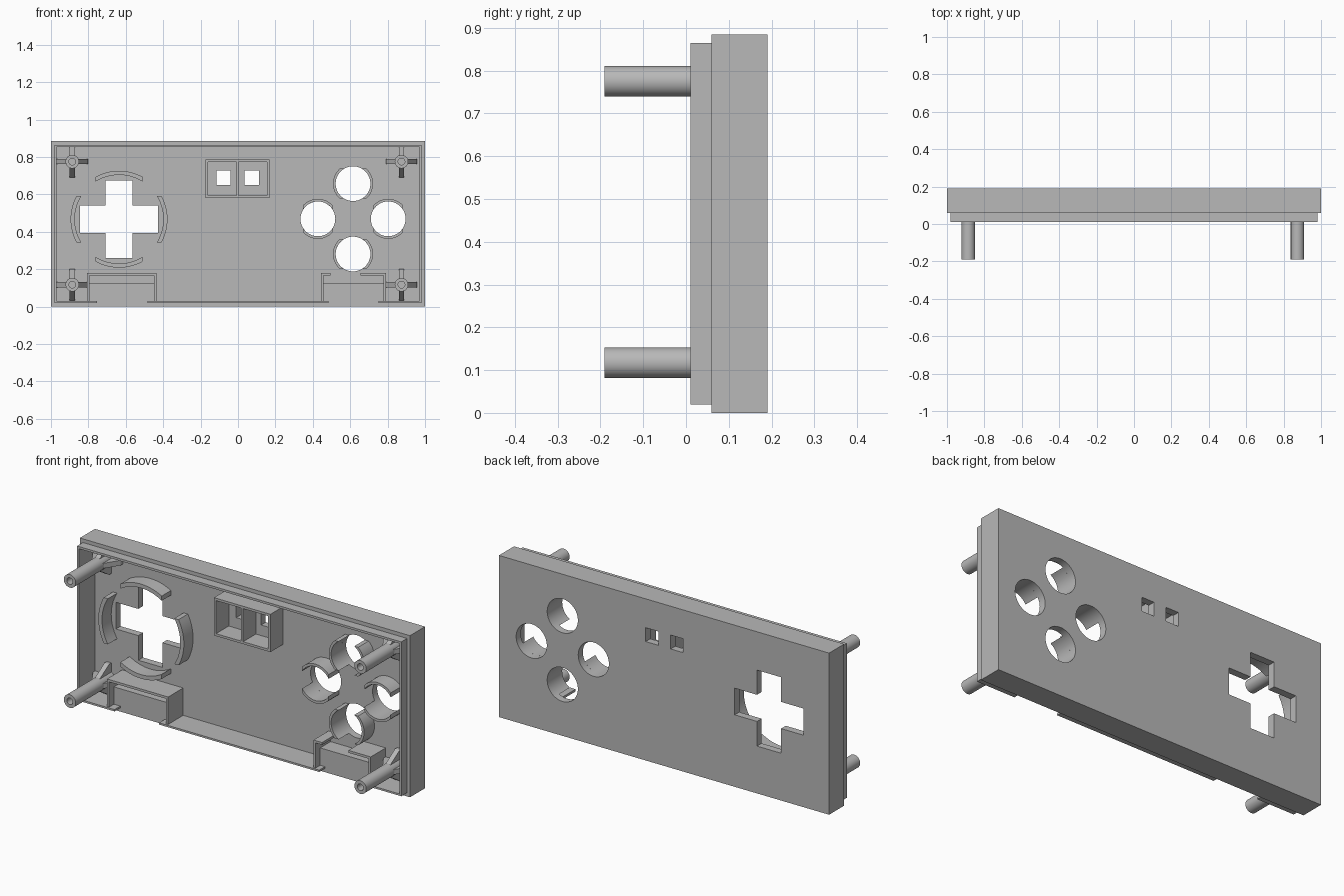
import bpy, bmesh
from math import sin, cos, asin, pi
from mathutils import Matrix, Vector

cube = bpy.data.objects.get("Cube")
if cube:
    bpy.data.objects.remove(cube, do_unlink=True)

GREY = (0.48, 0.48, 0.48, 1)
plastic = bpy.data.materials.new("grey plastic")
plastic.use_nodes = True
plastic.diffuse_color = GREY
plastic.node_tree.nodes["Principled BSDF"].inputs["Base Color"].default_value = GREY

FLOOR = 0.15   # inner face of the panel
RIM = 0.01     # front edge of the lip


def prism(name, pts, y0, y1):
    """Extrude an (x, z) outline along y."""
    bm = bmesh.new()
    face = bm.faces.new([bm.verts.new((x, y0, z)) for x, z in pts])
    out = bmesh.ops.extrude_face_region(bm, geom=[face])["geom"]
    bmesh.ops.translate(bm, vec=(0, y1 - y0, 0),
                        verts=[v for v in out if isinstance(v, bmesh.types.BMVert)])
    bmesh.ops.recalc_face_normals(bm, faces=bm.faces)
    mesh = bpy.data.meshes.new(name)
    bm.to_mesh(mesh)
    bm.free()
    mesh.materials.append(plastic)
    ob = bpy.data.objects.new(name, mesh)
    bpy.context.collection.objects.link(ob)
    return ob


def box(name, x0, x1, z0, z1, y0, y1):
    return prism(name, [(x0, z0), (x1, z0), (x1, z1), (x0, z1)], y0, y1)


def disc(name, cx, cz, r, y0, y1, n=48):
    ring = [2 * pi * i / n for i in range(n)]
    return prism(name, [(cx + r * cos(a), cz + r * sin(a)) for a in ring], y0, y1)


def arc_wall(name, cx, cz, r0, r1, half, turn, y0, n=14):
    """Curved wall with straight cut ends, facing the direction 'turn'."""
    pts = []
    for r, sign in ((r1, 1), (r0, -1)):
        lim = asin(half / r)
        for i in range(n + 1):
            a = turn + sign * lim * (2 * i / n - 1)
            pts.append((cx + r * cos(a), cz + r * sin(a)))
    return smooth(prism(name, pts, y0, FLOOR))


def cut(ob, *cutters):
    bpy.context.view_layer.objects.active = ob
    for c in cutters:
        mod = ob.modifiers.new("cut", "BOOLEAN")
        mod.operation, mod.solver, mod.object = "DIFFERENCE", "EXACT", c
        bpy.ops.object.modifier_apply(modifier=mod.name)
        bpy.data.objects.remove(c, do_unlink=True)
    return ob


def smooth(ob):
    bpy.ops.object.select_all(action="DESELECT")
    ob.select_set(True)
    bpy.context.view_layer.objects.active = ob
    bpy.ops.object.shade_smooth_by_angle(angle=0.5)
    return ob


# Main tray with the shallow cavity
CROSS_X, CROSS_Z = -0.636, 0.467
PAD_X, PAD_Z, PAD_STEP = 0.615, 0.469, 0.188
tray = box("tray", -1, 1, 0, 0.885, 0.06, 0.19)
cut(tray, box("cavity", -0.97, 0.97, 0.03, 0.853, 0, FLOOR))

# Cross-shaped opening and its four guide arcs
a, b = 0.073, 0.208
outline = [(a, a), (a, b), (-a, b), (-a, a), (-b, a), (-b, -a),
           (-a, -a), (-a, -b), (a, -b), (a, -a), (b, -a), (b, a)]
cut(tray, prism("cross_hole", [(CROSS_X + x, CROSS_Z + z) for x, z in outline], 0.1, 0.3))
for k in range(4):
    arc_wall(f"cross_guide_{k + 1}", CROSS_X, CROSS_Z, 0.237, 0.259, 0.125, k * pi / 2, 0.07)

# Four round openings, each with a pair of guide arcs
for k in range(4):
    turn = k * pi / 2
    cx, cz = PAD_X + PAD_STEP * cos(turn), PAD_Z + PAD_STEP * sin(turn)
    cut(tray, disc("round_hole", cx, cz, 0.093, 0.1, 0.3))
    for side in (1, -1):
        arc_wall(f"round_guide_{k + 1}_{'a' if side > 0 else 'b'}", cx, cz,
                 0.093, 0.107, 0.08, turn + side * pi / 2, 0.06)

# Two small square openings inside a divided frame
for x in (-0.078, 0.073):
    cut(tray, box("square_hole", x - 0.038, x + 0.038, 0.651, 0.727, 0.1, 0.3))
frame = box("square_frame", -0.174, 0.168, 0.58, 0.787, 0.04, FLOOR)
cut(frame, box("pocket_a", -0.161, -0.009, 0.593, 0.774, 0, 0.2),
    box("pocket_b", 0.003, 0.155, 0.593, 0.774, 0, 0.2))
smooth(tray)

# Thin lip around the front, notched at the two lower blocks
lip = box("lip", -0.982, 0.982, 0.02, 0.865, RIM, 0.06)
cut(lip, box("lip_opening", -0.97, 0.97, 0.03, 0.853, -0.1, 0.2),
    box("notch_a", -0.755, -0.485, -0.1, 0.1, -0.1, 0.2),
    box("notch_b", 0.485, 0.75, -0.1, 0.1, -0.1, 0.2))

# Lower brackets: thin walls around a solid block
for name, x0, x1 in (("right", -0.807, -0.437), ("left", 0.443, 0.79)):
    t = 0.013
    box(f"{name}_block", x0 + t, x1 - t, 0.03, 0.125, 0.06, FLOOR)
    bracket = box(f"{name}_bracket", x0, x1, 0.03, 0.18, 0.02, FLOOR)
    cut(bracket, box("inside", x0 + t, x1 - t, -0.1, 0.167, -0.1, 0.3))
    if name == "left":
        cut(bracket, box("gap", 0.495, 0.655, 0.15, 0.3, -0.1, 0.3))


def gusset(name, cx, cz, turn):
    """Triangular rib leaning from the floor to a post."""
    profile = [(0.025, 0.05), (0.034, 0.05), (0.084, 0.13), (0.084, FLOOR), (0.025, FLOOR)]
    ob = prism(name, profile, -0.014, 0.014)
    # outline is (radius, depth): swap depth onto y, then spin about y
    swap = Matrix(((1, 0, 0, 0), (0, 0, 1, 0), (0, -1, 0, 0), (0, 0, 0, 1)))
    ob.data.transform(Matrix.Translation(Vector((cx, 0, cz)))
                      @ Matrix.Rotation(turn, 4, "Y") @ swap)


# Four hollow screw posts with ribs
for side, x in (("right", -0.886), ("left", 0.874)):
    for level, z in (("lower", 0.117), ("upper", 0.775)):
        name = f"{side}_{level}_post"
        post = disc(name, x, z, 0.036, -0.19, FLOOR, 32)
        smooth(cut(post, disc("bore", x, z, 0.018, -0.3, 0.1, 24)))
        for k in range(4):
            gusset(f"{name}_rib_{k + 1}", x, z, k * pi / 2)
